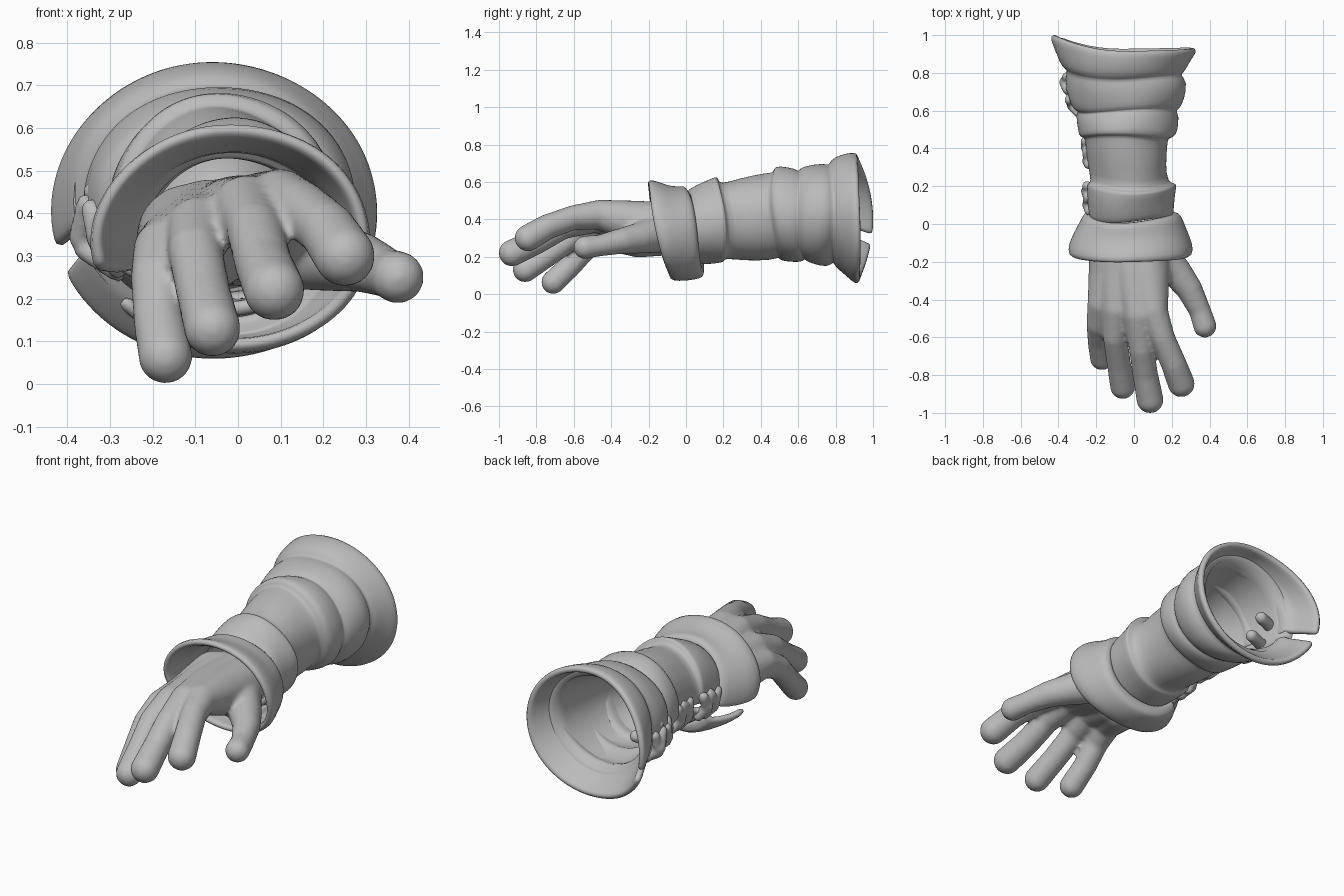
import bpy, bmesh, math
from mathutils import Vector, Matrix

cube = bpy.data.objects.get("Cube")
if cube:
    bpy.data.objects.remove(cube, do_unlink=True)

grey = bpy.data.materials.new("plain_grey")
grey.use_nodes = True
colour = (0.5, 0.5, 0.5, 1)
grey.diffuse_color = colour
grey.node_tree.nodes["Principled BSDF"].inputs["Base Color"].default_value = colour

SLIT = math.radians(199)  # direction of the laced opening around the arm


def finish(name, bm):
    """Turn a bmesh into a smooth grey object."""
    mesh = bpy.data.meshes.new(name)
    bm.to_mesh(mesh)
    bm.free()
    mesh.materials.append(grey)
    for face in mesh.polygons:
        face.use_smooth = True
    obj = bpy.data.objects.new(name, mesh)
    bpy.context.collection.objects.link(obj)
    return obj


def bead_chains(name, chains, voxel, detail=3):
    """Fuse strings of overlapping spheres into one soft body."""
    bm = bmesh.new()
    for chain in chains:
        for a, b in zip(chain, chain[1:]):
            a, b = Vector(a), Vector(b)
            steps = max(2, math.ceil((b - a).length / (0.25 * min(a[3], b[3]))))
            for i in range(steps + 1):
                p = a.lerp(b, i / steps)
                bmesh.ops.create_icosphere(bm, subdivisions=detail, radius=p[3],
                                           matrix=Matrix.Translation(p.xyz))
    obj = finish(name, bm)
    remesh = obj.modifiers.new("fuse", 'REMESH')
    remesh.mode = 'VOXEL'
    remesh.voxel_size = voxel
    remesh.use_smooth_shade = True
    soften = obj.modifiers.new("soften", 'SMOOTH')
    soften.factor = 0.5
    soften.iterations = 4
    return obj


def on_ring(row, angle, lean=0.0, flare=0.0, rumple=1.0, scale=1.0):
    """Point on an oval cross-section with slight cloth rumples."""
    y, left, right, low, high = row
    c, s = math.cos(angle), math.sin(angle)
    wave = math.sin(3 * angle + 17 * y) + 0.6 * math.sin(5 * angle - 29 * y)
    k = scale * (1 + 0.012 * rumple * wave)
    x = (left + right) / 2 + (right - left) / 2 * c * k
    dz = (high - low) / 2 * s * k
    drift = 0.014 * rumple * math.sin(2 * angle + 9 * y)
    back = flare * max(0, -c) ** 2
    return Vector((x, y + lean * dz + drift + back, (low + high) / 2 + dz))


def loft(name, rings, closed=False):
    """Skin rings that run from front to back, facing outward."""
    bm = bmesh.new()
    verts = [[bm.verts.new(p) for p in ring] for ring in rings]
    n = len(verts[0])
    for a, b in zip(verts, verts[1:]):
        for j in range(n if closed else n - 1):
            k = (j + 1) % n
            bm.faces.new((a[j], b[j], b[k], a[k]))
    if closed:
        bm.faces.new(verts[0])
    return finish(name, bm)


def arc(below, above, count=56):
    """Angles around the arm, leaving a gap below and above the slit."""
    span = 2 * math.pi - below - above
    return [SLIT + below + span * i / (count - 1) for i in range(count)]


def thicken(obj, amount):
    solid = obj.modifiers.new("cloth", 'SOLIDIFY')
    solid.thickness = amount
    solid.offset = -1
    sub = obj.modifiers.new("round", 'SUBSURF')
    sub.levels = sub.render_levels = 1


# Hand: each chain runs from the wrist to a fingertip (x, y, z, radius)
index = [(.06, -.05, .36, .13), (.07, -.25, .38, .12), (.1, -.46, .425, .08),
         (.15, -.6, .41, .066), (.21, -.74, .36, .068), (.25, -.845, .3, .072)]
middle = [(0, -.05, .36, .13), (0, -.25, .37, .12), (.02, -.48, .41, .08),
          (.04, -.66, .36, .067), (.06, -.8, .28, .068), (.085, -.93, .22, .072)]
ring = [(-.07, -.05, .35, .13), (-.08, -.25, .335, .12), (-.09, -.45, .36, .08),
        (-.1, -.6, .31, .065), (-.08, -.74, .21, .064), (-.06, -.86, .13, .067)]
little = [(-.11, -.05, .34, .13), (-.125, -.25, .31, .115), (-.17, -.42, .31, .077),
          (-.19, -.53, .25, .062), (-.185, -.62, .15, .061), (-.17, -.71, .064, .064)]
thumb = [(.05, -.05, .34, .12), (.14, -.17, .32, .1), (.22, -.25, .3, .083),
         (.29, -.34, .285, .07), (.35, -.46, .26, .058), (.375, -.54, .25, .062)]
bead_chains("hand", [index, middle, ring, little, thumb], 0.012)

# Sleeve: overlapping cloth bands as (y, left, right, low, high)
sleeve_rows = [
    (.02, -.23, .2, .16, .55), (.05, -.24, .21, .16, .57), (.12, -.25, .21, .16, .6),
    (.19, -.25, .225, .165, .625), (.2, -.245, .22, .17, .62), (.205, -.225, .18, .19, .58),
    (.3, -.24, .17, .18, .62), (.44, -.26, .175, .18, .65), (.47, -.26, .18, .2, .645),
    (.475, -.29, .21, .18, .675), (.5, -.295, .23, .175, .685), (.59, -.31, .24, .165, .67),
    (.61, -.29, .22, .19, .65), (.615, -.32, .24, .175, .67), (.66, -.34, .27, .16, .685),
    (.75, -.37, .285, .145, .705), (.785, -.35, .24, .18, .69), (.79, -.385, .26, .15, .72),
    (.84, -.41, .285, .11, .745), (.89, -.435, .32, .065, .755), (.92, -.445, .335, .05, .755)]
rings = []
for row in sleeve_rows:
    late = max(0, (row[0] - .7) / .22)
    rings.append([on_ring(row, a, lean=-0.07 * (1 - late), flare=0.075 * late,
                          rumple=1 - 0.8 * late) for a in arc(0.08, 0.08)])
thicken(loft("sleeve", rings), 0.035)

# Cuff: loose turned-back band around the wrist
cuff_rows = [(-.155, -.345, .315, .075, .615), (-.1, -.345, .315, .07, .6),
             (-.03, -.31, .28, .075, .575), (.03, -.275, .255, .085, .58),
             (.05, -.26, .24, .1, .575), (.06, -.23, .2, .16, .54)]
rings = [[on_ring(row, a, lean=-0.2, rumple=0.8) for a in arc(0.28, 0.05)]
         for row in cuff_rows]
thicken(loft("cuff", rings), 0.035)


def sleeve_at(y):
    """Sleeve cross-section at any depth."""
    for a, b in zip(sleeve_rows, sleeve_rows[1:]):
        if a[0] <= y <= b[0]:
            f = (y - a[0]) / (b[0] - a[0])
            return [p + (q - p) * f for p, q in zip(a, b)]


# Lining: smooth closed bowl inside the sleeve, meeting the rim in a crease
turn = [2 * math.pi * i / 48 for i in range(48)]
front, back = sleeve_at(.25), sleeve_at(.84)
lining_rings = []
for step in range(9):
    f = step / 8
    section = [p + (q - p) * f for p, q in zip(front, back)]
    bowl = 0.8 * math.sqrt(1 - (0.97 * (1 - f)) ** 4)
    lining_rings.append([on_ring(section, a, rumple=0, scale=bowl) for a in turn])
lining_rings.append([on_ring(back, a, rumple=0, scale=0.93) for a in turn])
loft("lining", lining_rings, closed=True)

# Laces: crossed knots over the slit
laces = []
for y in (.09, .16, .34, .42, .63, .74):
    for side in (-1, 1):
        path = []
        for shift, spread, lift in ((-.03, -.32, .98), (0, -.05, 1.06), (.03, .28, 1)):
            p = on_ring(sleeve_at(y + shift), SLIT + side * spread, scale=lift)
            path.append((*p, 0.027))
        laces.append(path)
bead_chains("laces", laces, 0.01, detail=2)

# Lace ends: rounded tabs poking through to the inside
upper_end = [(-.33, .72, .45, .034), (-.24, .75, .46, .034)]
lower_end = [(-.32, .68, .34, .034), (-.2, .72, .35, .034)]
bead_chains("lace_ends", [upper_end, lower_end], 0.01, detail=2)
